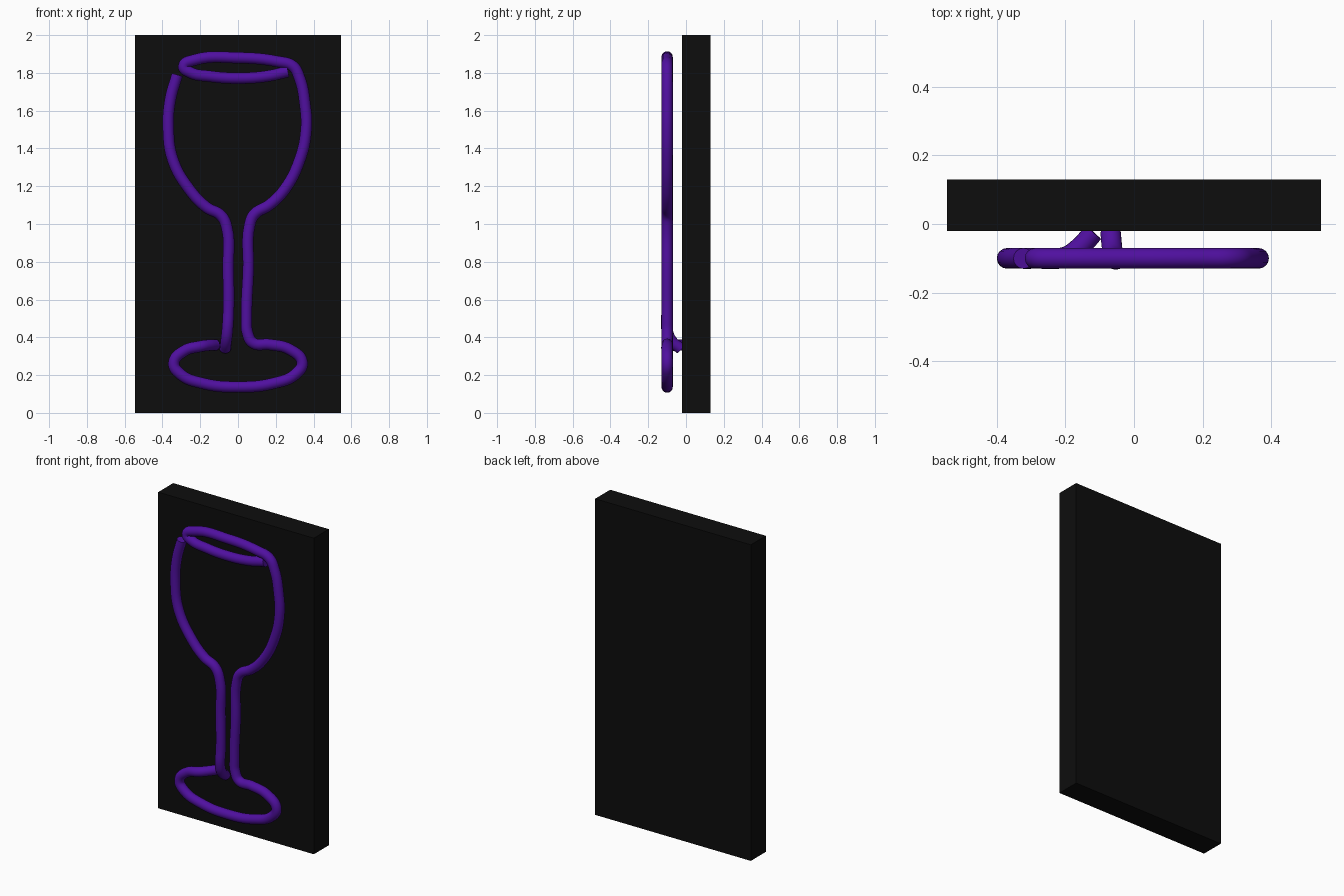
import bpy
import math

if "Cube" in bpy.data.objects:
    bpy.data.objects.remove(bpy.data.objects["Cube"])


def material(name, color):
    m = bpy.data.materials.new(name)
    m.diffuse_color = (*color, 1)
    m.use_nodes = True
    m.node_tree.nodes["Principled BSDF"].inputs["Base Color"].default_value = m.diffuse_color
    return m


def tube(name, points, mat, radius=0.03, depth=-0.1):
    """Round tube through (x, z) points, or (x, z, y) where it leaves the sign plane."""
    curve = bpy.data.curves.new(name, 'CURVE')
    curve.dimensions = '3D'
    curve.bevel_depth = radius
    curve.bevel_resolution = 6
    curve.use_fill_caps = True
    curve.resolution_u = 6
    spline = curve.splines.new('BEZIER')
    spline.bezier_points.add(len(points) - 1)
    for bp, p in zip(spline.bezier_points, points):
        bp.co = (p[0], p[2] if len(p) > 2 else depth, p[1])
        bp.handle_left_type = bp.handle_right_type = 'AUTO'
    ob = bpy.data.objects.new(name, curve)
    bpy.context.collection.objects.link(ob)
    bpy.ops.object.select_all(action='DESELECT')
    ob.select_set(True)
    bpy.context.view_layer.objects.active = ob
    bpy.ops.object.convert(target='MESH')
    ob = bpy.context.object
    ob.name = name
    ob.data.materials.clear()
    ob.data.materials.append(mat)
    bpy.ops.object.shade_smooth_by_angle(angle=math.radians(40))
    return ob


black = material("black_board", (0.004, 0.004, 0.004))
purple = material("purple_neon", (0.08, 0.005, 0.35))

# Backing board
bpy.ops.mesh.primitive_cube_add(size=1, location=(0, 0.055, 1))
board = bpy.context.object
board.name = "backing_board"
board.scale = (1.09, 0.15, 2)
board.data.materials.append(black)

# Rim, right side of bowl and stem, and foot in one run of tube
tube("rim_right_side_and_foot_tube", [
    (0.265, 1.807), (0.15, 1.782), (0, 1.772), (-0.15, 1.782), (-0.255, 1.803),
    (-0.288, 1.835), (-0.235, 1.867), (0, 1.88), (0.21, 1.86), (0.29, 1.836),
    (0.325, 1.775), (0.355, 1.63), (0.361, 1.5), (0.327, 1.34), (0.245, 1.18),
    (0.165, 1.1), (0.087, 1.052), (0.063, 1.0), (0.055, 0.76), (0.045, 0.5),
    (0.05, 0.425), (0.08, 0.37), (0.167, 0.362), (0.275, 0.335), (0.34, 0.267),
    (0.305, 0.205), (0.19, 0.157), (0, 0.137), (-0.19, 0.157), (-0.305, 0.205),
    (-0.34, 0.265), (-0.285, 0.328), (-0.2, 0.352, -0.096),
    (-0.16, 0.358, -0.07), (-0.118, 0.36, -0.024),
], purple)

# Left side of bowl and stem, bending back into the board
tube("left_side_tube", [
    (-0.322, 1.79), (-0.358, 1.66), (-0.369, 1.515), (-0.345, 1.34),
    (-0.255, 1.18), (-0.165, 1.087), (-0.09, 1.045), (-0.06, 0.985),
    (-0.052, 0.76), (-0.05, 0.55), (-0.057, 0.43, -0.098),
    (-0.063, 0.38, -0.075), (-0.068, 0.338, -0.026),
], purple)
